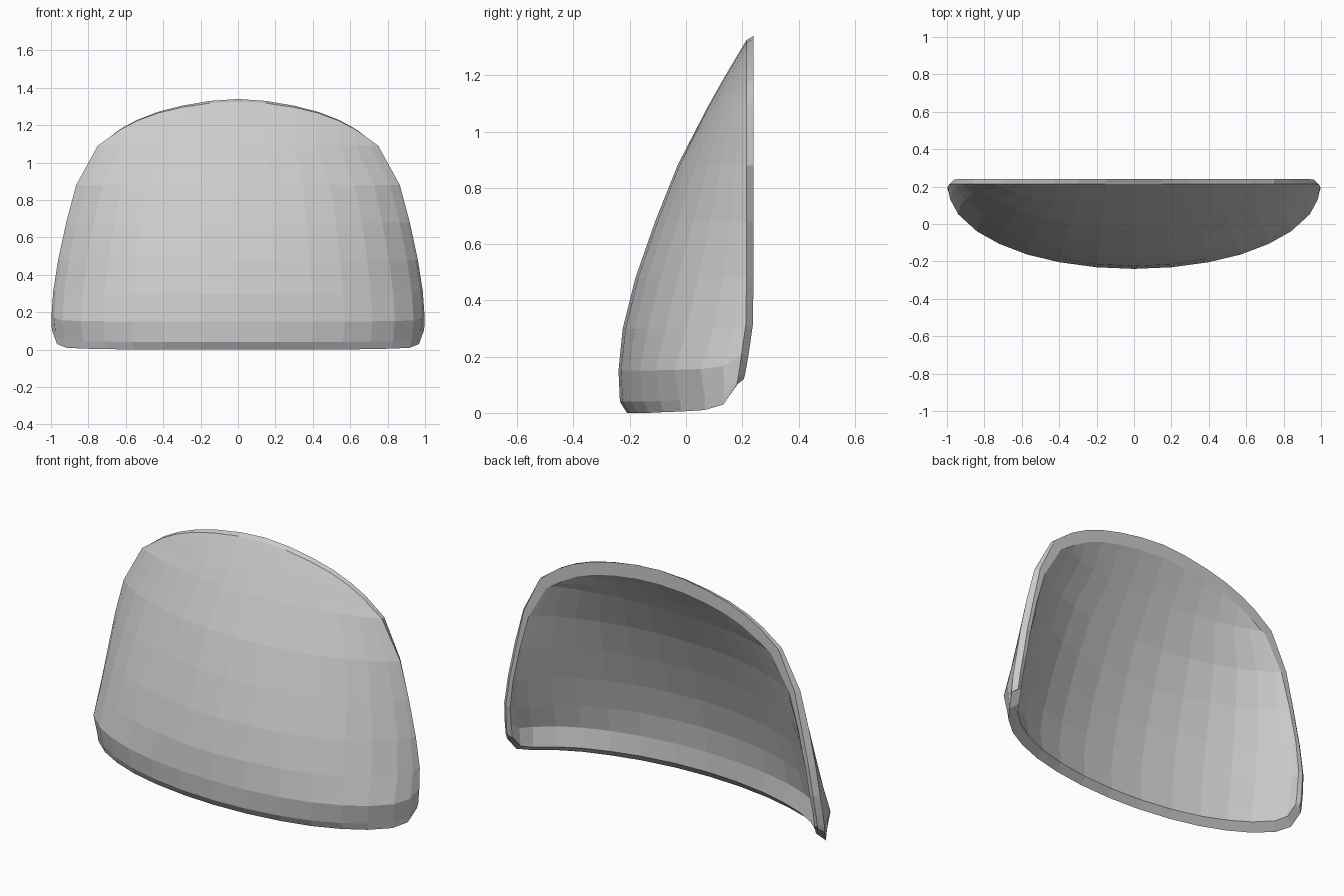
import bpy, bmesh, math
from mathutils import Vector

if "Cube" in bpy.data.objects:
    bpy.data.objects.remove(bpy.data.objects["Cube"])


def lerp_table(table, v):
    """Piecewise linear lookup in a list of (key, value) pairs."""
    if v <= table[0][0]:
        return table[0][1]
    for (a, p), (b, q) in zip(table, table[1:]):
        if v <= b:
            return p + (q - p) * (v - a) / (b - a)
    return table[-1][1]


def clamp(v):
    return max(0.0, min(1.0, v))


# Centre profile: height -> y of the front
PROFILE = [(0, -.21), (.04, -.235), (.15, -.24), (.3, -.225), (.48, -.18), (.68, -.11),
           (.88, -.03), (1.04, .05), (1.2, .14), (1.325, .215)]
# Side outline: height -> half width
WIDTH = [(0, .975), (.04, .985), (.15, 1), (.35, .985), (.6, .94), (.88, .865),
         (1.09, .75), (1.205, .59), (1.275, .4), (1.315, .2), (1.325, 0)]
# Top outline: x -> height
TOP = [(w, z) for z, w in reversed(WIDTH[6:])]
# Back edge: height -> y
BACK = [(0, .17), (.03, .19), (.12, .21), (.33, .24)]
# Rounded lower corner: column -> lift of the bottom edge
LIFT = [(.57, 0), (.84, .005), (.94, .01), (.985, .03), (1, .1)]

COLUMNS = [0, .2, .4, .57, .72, .84, .94, .985, 1]
ROWS = [0, .04, .15, .3, .48, .68, .88, 1.09]
CAP = [.35, .7, 1]
WALL = .055


def bulge(x):
    return 1 - math.sqrt(max(0, 1 - x * x))


def surface(x, z):
    y0 = lerp_table(PROFILE, z)
    rim = lerp_table(BACK, z) - .025
    edge = bulge(lerp_table(WIDTH, z))
    f = clamp(bulge(x) / edge) if edge > 1e-6 else 0
    return Vector((x, y0 + (rim - y0) * f, z))


def lip(p):
    """Tip of the rounded rim, shared by the outer and inner skins."""
    x, y, z = p
    return Vector((x - .027 * clamp((1.15 - z) / .4), lerp_table(BACK, z),
                   z + .015 * clamp(1 - x / .75) + .02 * clamp((.2 - z) / .1)))


def inner_point(p, n):
    """Offset inwards by the wall, kept in front of the flat back plane."""
    q = p - n * WALL
    back = lip(p).y
    if q.y > back:
        flat = Vector((n.x, 0, n.z))
        h = (WALL + n.y * (back - p.y)) / flat.length
        q = p - flat.normalized() * max(h, .02)
        q.y = back
    return q


def skin(bm, points, flip=False):
    rows = [[bm.verts.new(p) for p in row] for row in points]
    for lo, hi in zip(rows, rows[1:]):
        for j in range(len(lo) - 1):
            f = (lo[j], lo[j + 1], hi[j + 1], hi[j])
            bm.faces.new(f[::-1] if flip else f)
    return rows


# Half of the outer skin as a grid of points
grid = []
for z in ROWS:
    row = []
    for t in COLUMNS:
        lift = lerp_table(LIFT, t)
        h = lift + z * (1 - lift / .35) if z < .35 else z
        row.append(surface(lerp_table(WIDTH, h) * t, h))
    grid.append(row)
for f in CAP:
    grid.append([surface(.75 * t, 1.09 + f * (lerp_table(TOP, .75 * t) - 1.09)) for t in COLUMNS])

# Normals of the outer skin
tmp = bmesh.new()
tv = skin(tmp, grid)
tmp.normal_update()
normals = [[v.normal.copy() for v in row] for row in tv]
tmp.free()
corner = len(ROWS) - 1
for i, row in enumerate(normals):
    row[0].x = 0
    if i > corner:
        row[-1] = normals[corner][-1].copy()
normals[1] = [Vector((n.x, n.y, 0)).normalized() for n in normals[2]]

# Inner skin, meeting the outer one at the bottom edge
inner = [[p.copy() for p in grid[0]]]
inner += [[inner_point(p, n) for p, n in zip(gr, nr)] for gr, nr in zip(grid[1:], normals[1:])]

# Rim tip along the sides and the top closes both skins
tips = [lip(row[-1]) for row in grid]
top = [lip(p) for p in grid[-1]] + [tips[-1]]
for points in (grid, inner):
    for row, tip in zip(points, tips):
        row.append(tip.copy())
    points.append([p.copy() for p in top])

bm = bmesh.new()
skin(bm, grid)
skin(bm, inner, True)
for v in bm.verts:
    if abs(v.co.x) < .001:
        v.co.x = 0
bmesh.ops.remove_doubles(bm, verts=bm.verts, dist=.0005)

mesh = bpy.data.meshes.new("curved_shell")
bm.to_mesh(mesh)
bm.free()
shell = bpy.data.objects.new("curved_shell", mesh)
bpy.context.collection.objects.link(shell)

# Mirror to the other side
mirror = shell.modifiers.new("mirror", 'MIRROR')
mirror.use_axis[0] = True
mirror.use_clip = True
